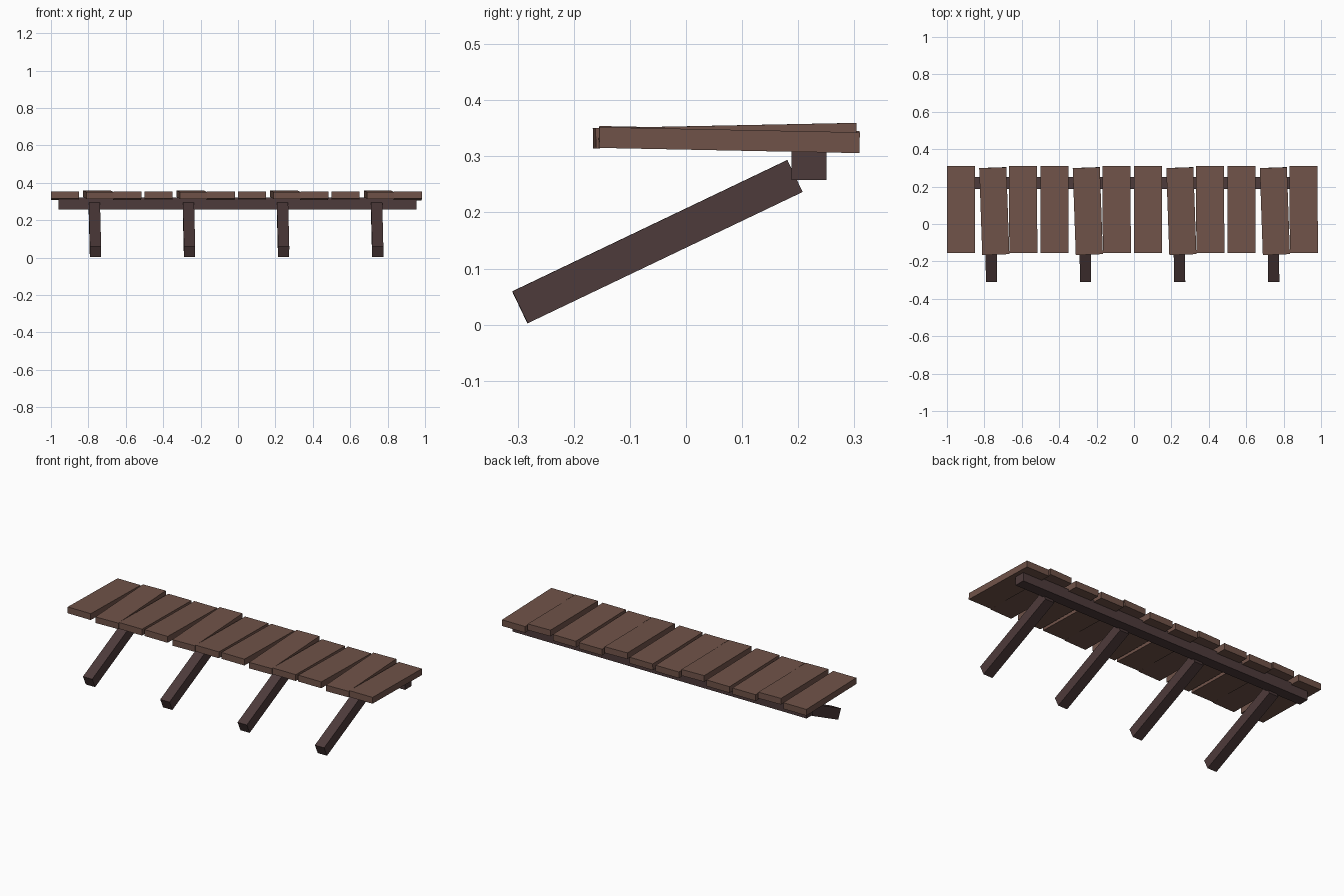
import bpy
from math import atan2, hypot

cube = bpy.data.objects.get("Cube")
if cube:
    bpy.data.objects.remove(cube, do_unlink=True)


def make_material(name, color):
    mat = bpy.data.materials.new(name)
    mat.use_nodes = True
    mat.diffuse_color = color
    mat.node_tree.nodes["Principled BSDF"].inputs["Base Color"].default_value = color
    return mat


plank_wood = make_material("plank brown", (0.162, 0.086, 0.066, 1))
beam_wood = make_material("dark beam brown", (0.075, 0.043, 0.043, 1))


def box(name, center, size, rotation, mat):
    bpy.ops.mesh.primitive_cube_add(size=1, location=center, rotation=rotation)
    obj = bpy.context.object
    obj.name = name
    obj.scale = size
    obj.data.materials.append(mat)
    return obj


# Slanted strut: centre line from the low front end to the high back end
low_y, low_z, high_y, high_z = -0.296, 0.031, 0.194, 0.265
strut_length = hypot(high_y - low_y, high_z - low_z)
strut_pitch = atan2(high_z - low_z, high_y - low_y)
strut_center = ((low_y + high_y) / 2, (low_z + high_z) / 2)

# Four repeating bays, each with three planks and one strut
for bay in range(4):
    x = -1 + bay * 0.5
    box("straight_plank", (x + 0.075, 0.077, 0.331),
        (0.15, 0.464, 0.037), (-0.02, 0, 0), plank_wood)
    box("crooked_plank", (x + 0.253, 0.069, 0.337),
        (0.145, 0.465, 0.036), (0.02, 0, 0.035), plank_wood)
    box("skewed_plank", (x + 0.407, 0.077, 0.329),
        (0.15, 0.464, 0.037), (-0.02, 0, 0.007), plank_wood)
    box("strut", (-0.765 + bay * 0.503, *strut_center),
        (0.06, strut_length, 0.063), (strut_pitch, 0, 0.012), beam_wood)

# Long rail under the back edge
box("back_rail", (-0.002, 0.219, 0.289), (1.915, 0.062, 0.062), (0, 0, 0), beam_wood)
